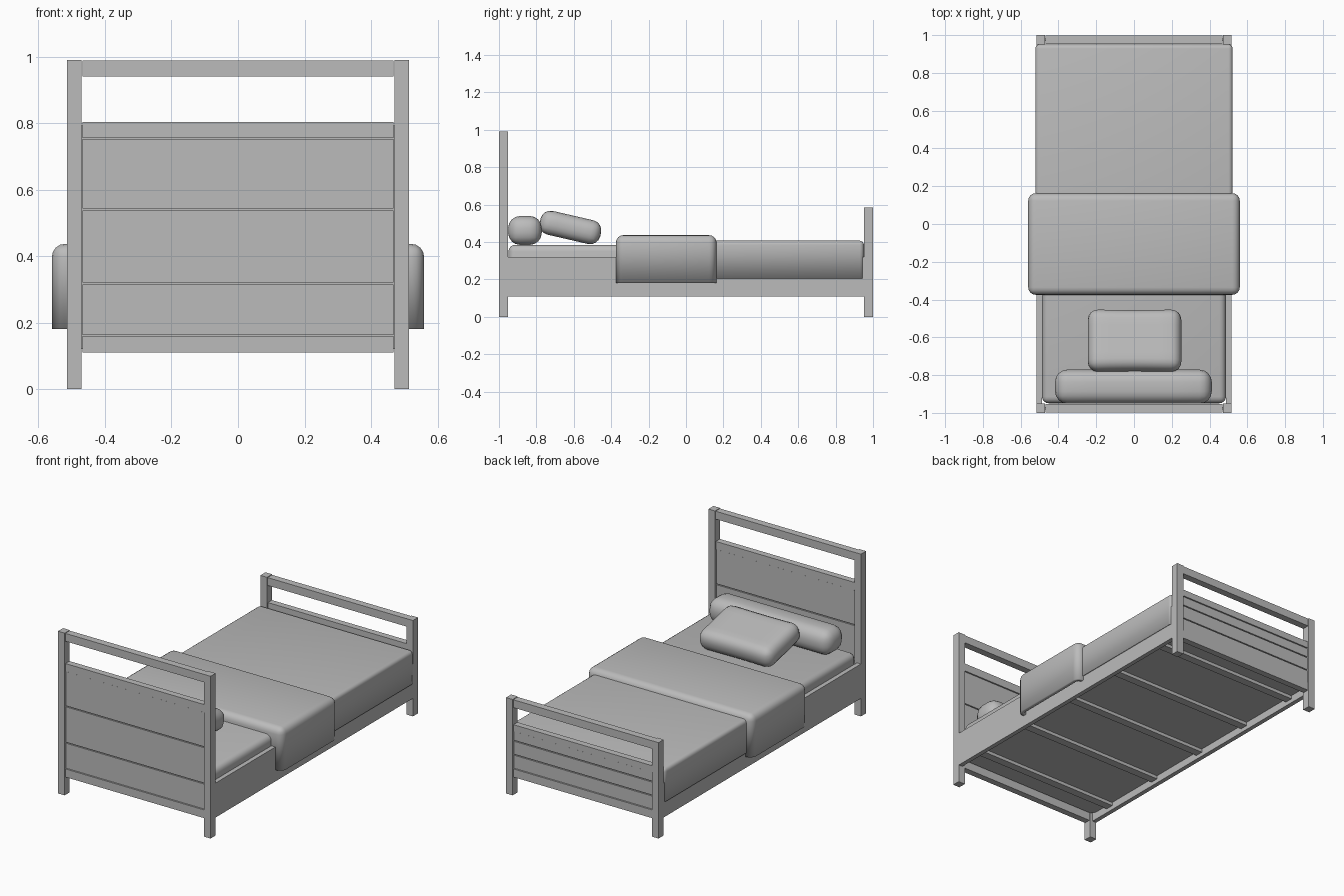
import bpy, bmesh, math
from mathutils import Matrix

if "Cube" in bpy.data.objects:
    bpy.data.objects.remove(bpy.data.objects["Cube"])

grey = bpy.data.materials.new("soft_grey")
grey.diffuse_color = (0.5, 0.5, 0.5, 1)
grey.use_nodes = True
grey.node_tree.nodes["Principled BSDF"].inputs["Base Color"].default_value = grey.diffuse_color


def finish(name, bm, smooth=False):
    me = bpy.data.meshes.new(name)
    bm.to_mesh(me)
    bm.free()
    me.materials.append(grey)
    ob = bpy.data.objects.new(name, me)
    bpy.context.collection.objects.link(ob)
    if smooth:
        for o in bpy.context.selected_objects:
            o.select_set(False)
        ob.select_set(True)
        bpy.context.view_layer.objects.active = ob
        bpy.ops.object.shade_smooth_by_angle(angle=math.radians(40))
    return ob


def box_mesh(x0, x1, y0, y1, z0, z1):
    bm = bmesh.new()
    m = Matrix.Translation(((x0 + x1) / 2, (y0 + y1) / 2, (z0 + z1) / 2))
    bmesh.ops.create_cube(bm, size=1, matrix=m @ Matrix.Diagonal((x1 - x0, y1 - y0, z1 - z0, 1)))
    return bm


def box(name, *dims):
    return finish(name, box_mesh(*dims))


def soft_box(name, dims, radius, segments=4, keep_bottom_sharp=False):
    bm = box_mesh(*dims)
    edges = [e for e in bm.edges
             if not keep_bottom_sharp or max(v.co.z for v in e.verts) > dims[4] + 0.01]
    bmesh.ops.bevel(bm, geom=edges, offset=radius, segments=segments, profile=0.5, affect='EDGES')
    return finish(name, bm, True)


def cover(name, dims, radius, wall):
    # open-bottomed cloth shell draped over the bed
    bm = box_mesh(*dims)
    edges = [e for e in bm.edges if max(v.co.z for v in e.verts) > dims[4] + 0.01]
    bmesh.ops.bevel(bm, geom=edges, offset=radius, segments=4, profile=0.5, affect='EDGES')
    bottom = [f for f in bm.faces if f.normal.z < -0.9]
    bmesh.ops.delete(bm, geom=bottom, context='FACES')
    ob = finish(name, bm, True)
    mod = ob.modifiers.new("thickness", 'SOLIDIFY')
    mod.thickness = wall
    mod.offset = -1
    return ob


def end_board(name, y, height, breaks):
    # two posts, a top rail, and a planked panel with framing strips
    s = 1 if y > 0 else -1
    def span(inset):
        a, b = y - 0.0245 + inset, y + 0.0245 - inset
        return a, b
    for side, a, b in (("left", -0.515, -0.47), ("right", 0.47, 0.515)):
        box(f"{name}_{side}_post", a, b, *span(0), 0, height)
    box(f"{name}_top_rail", -0.468, 0.468, *span(0.003), height - 0.05, height - 0.002)
    last = len(breaks) - 2
    for i in range(last + 1):
        strip = i in (0, last)
        gap = 0 if strip else 0.003
        box(f"{name}_{'rail' if strip else 'plank'}_{i}", -0.468, 0.468,
            *span(0.005 if strip else 0.01), breaks[i] + gap, breaks[i + 1] - gap)
    box(f"{name}_core", -0.47, 0.47, *span(0.017), breaks[0] + 0.01, breaks[-1] - 0.01)


end_board("headboard", -0.9755, 0.99, [0.11, 0.16, 0.318, 0.54, 0.755, 0.803])
end_board("footboard", 0.9755, 0.585, [0.11, 0.16, 0.245, 0.33, 0.39, 0.43])

# side rails
for side, a, b in (("left", -0.515, -0.488), ("right", 0.488, 0.515)):
    box(f"{side}_side_rail", a, b, -0.951, 0.951, 0.11, 0.32)

# slats
for i in range(5):
    y = -0.8 + 0.4 * i
    box(f"slat_{i + 1}", -0.488, 0.488, y - 0.025, y + 0.025, 0.135, 0.155)

# mattress and bed covers
soft_box("mattress", (-0.487, 0.487, -0.949, 0.945, 0.155, 0.385), 0.035, 4, True)
cover("blanket", (-0.522, 0.522, -0.34, 0.951, 0.205, 0.407), 0.022, 0.006)
cover("throw", (-0.56, 0.56, -0.375, 0.163, 0.18, 0.437), 0.04, 0.025)


# pillows
def pillow(name, size, radius, centre, tilt, pinch):
    bm = box_mesh(*[v for s in size for v in (-s / 2, s / 2)])
    bmesh.ops.bevel(bm, geom=bm.edges[:], offset=radius, segments=4, profile=0.5, affect='EDGES')
    inner = [e for e in bm.edges if e.calc_length() > 0.1]
    bmesh.ops.subdivide_edges(bm, edges=inner, cuts=5, use_grid_fill=True)
    # draw the long sides in slightly so the corners stand out
    for v in bm.verts:
        v.co.y *= 1 - pinch * math.cos(math.pi * v.co.x / size[0])
    rot = Matrix.Rotation(math.radians(tilt), 4, 'X')
    bmesh.ops.transform(bm, matrix=Matrix.Translation(centre) @ rot, verts=bm.verts)
    finish(name, bm, True)


pillow("back_pillow", (0.83, 0.18, 0.155), 0.065, (-0.003, -0.861, 0.462), 0, 0.0)
pillow("front_pillow", (0.495, 0.335, 0.13), 0.055, (0.003, -0.618, 0.478), -13, 0.025)
